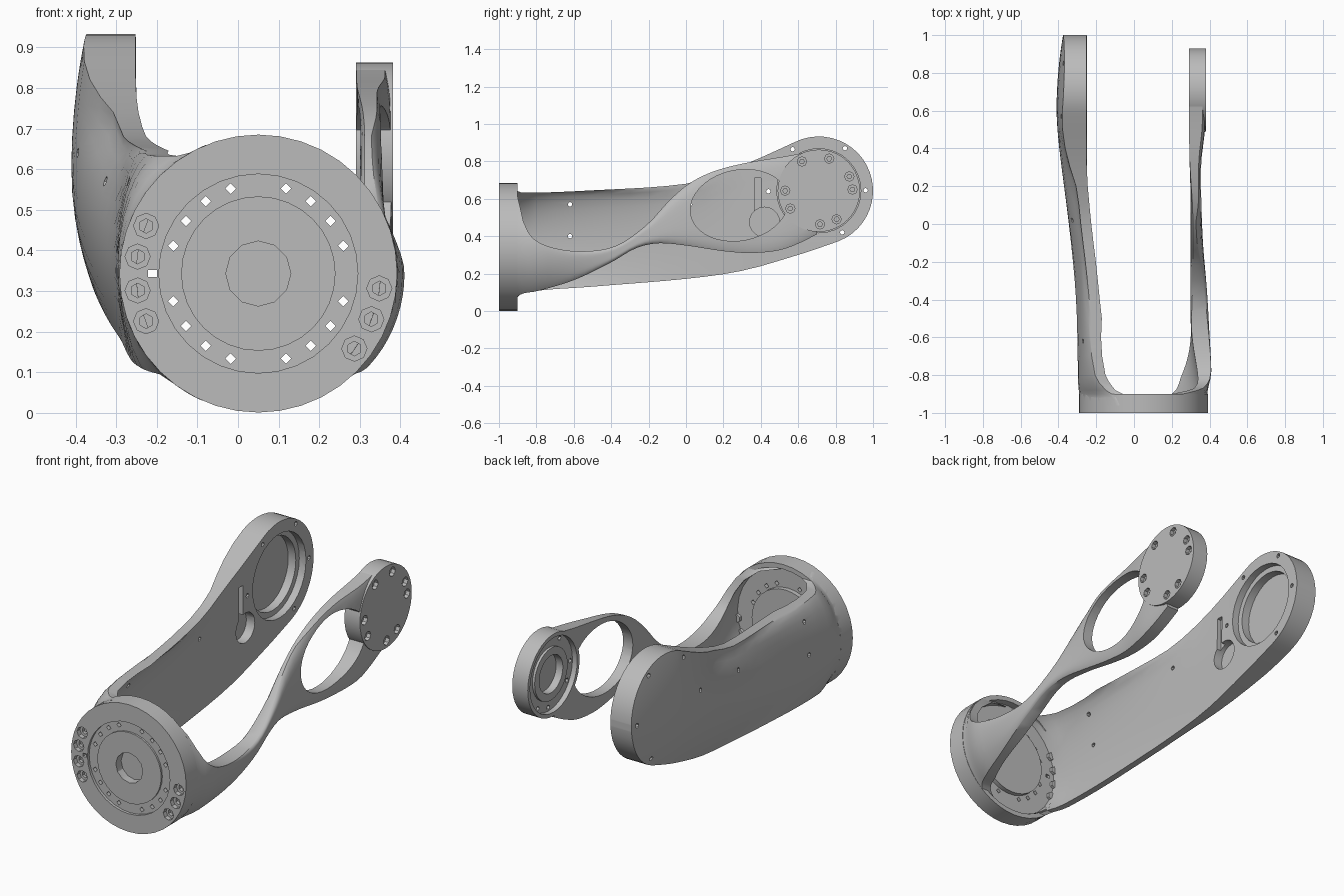
import bpy, bmesh, math
from mathutils import Matrix

if "Cube" in bpy.data.objects:
    bpy.data.objects.remove(bpy.data.objects["Cube"])

metal = bpy.data.materials.new("matte grey metal")
GREY = (0.50, 0.50, 0.50, 1)
metal.use_nodes = True
metal.diffuse_color = GREY
metal.node_tree.nodes["Principled BSDF"].inputs["Base Color"].default_value = GREY

CX, CZ, R, RI = 0.05, 0.343, 0.342, 0.302   # base ring
EY, EZ = 0.71, 0.643                        # pivot at the arm ends


def finish(bm, name):
    bmesh.ops.recalc_face_normals(bm, faces=bm.faces)
    mesh = bpy.data.meshes.new(name)
    bm.to_mesh(mesh)
    bm.free()
    ob = bpy.data.objects.new(name, mesh)
    bpy.context.collection.objects.link(ob)
    mesh.materials.append(metal)
    return ob


def cyl(bm, axis, a, b, r, u, v, n=32):
    """Cylinder from a to b along x (u,v = y,z) or along y (u,v = x,z)."""
    if axis == "x":
        m = Matrix.Translation(((a + b) / 2, u, v)) @ Matrix.Rotation(math.pi / 2, 4, "Y")
    else:
        m = Matrix.Translation((u, (a + b) / 2, v)) @ Matrix.Rotation(math.pi / 2, 4, "X")
    bmesh.ops.create_cone(bm, cap_ends=True, segments=n, radius1=r, radius2=r,
                          depth=abs(b - a), matrix=m)


def box(bm, lo, hi):
    mid = [(p + q) / 2 for p, q in zip(lo, hi)]
    size = [q - p for p, q in zip(lo, hi)]
    bmesh.ops.create_cube(bm, size=1, matrix=Matrix.Translation(mid) @ Matrix.Diagonal((*size, 1)))


def boolean(ob, build, op="DIFFERENCE"):
    """Apply a boolean with a temporary cutter filled in by build(bm)."""
    bm = bmesh.new()
    build(bm)
    tool = finish(bm, "cutter")
    tool.hide_render = True
    mod = ob.modifiers.new("bool", "BOOLEAN")
    mod.operation, mod.object, mod.solver = op, tool, "EXACT"
    mod.use_self = True
    ev = ob.evaluated_get(bpy.context.evaluated_depsgraph_get())
    mesh = bpy.data.meshes.new_from_object(ev)
    ob.modifiers.clear()
    ob.data = mesh
    bpy.data.objects.remove(tool)


def curve(pts):
    """Smooth interpolation through (y, value) points."""
    def slope(i):
        a, b = pts[max(i - 1, 0)], pts[min(i + 1, len(pts) - 1)]
        return (b[1] - a[1]) / (b[0] - a[0])

    def f(y):
        y = min(max(y, pts[0][0]), pts[-1][0])
        i = max(k for k in range(len(pts) - 1) if pts[k][0] <= y)
        (x0, p), (x1, q) = pts[i], pts[i + 1]
        h = x1 - x0
        t = (y - x0) / h
        return ((2*t**3 - 3*t*t + 1) * p + (t**3 - 2*t*t + t) * h * slope(i)
                + (3*t*t - 2*t**3) * q + (t**3 - t*t) * h * slope(i + 1))
    return f


def smooth(a, b, y):
    t = min(max((y - a) / (b - a), 0), 1)
    return t * t * (3 - 2 * t)


def mix(a, b, t):
    return a + (b - a) * t


def chord(r, z):
    return math.sqrt(max(r * r - (z - CZ) ** 2, 0))


def loft(name, ys, bottom, top, inner, outer, rows=14):
    """Closed arm shell made of cross-sections at each y."""
    bm = bmesh.new()
    rings = []
    for y in ys:
        lo, hi = bottom(y), top(y)
        s = [-math.cos(math.pi * k / rows) for k in range(rows + 1)]
        zs = [(mix(lo, hi, (k + 1) / 2), k) for k in s]
        ring = [bm.verts.new((inner(y, z, k), y, z)) for z, k in zs]
        ring += [bm.verts.new((outer(y, z, k), y, z)) for z, k in reversed(zs)]
        rings.append(ring)
    for a, b in zip(rings, rings[1:]):
        for i in range(len(a)):
            j = (i + 1) % len(a)
            bm.faces.new((a[i], a[j], b[j], b[i]))
    bm.faces.new(rings[0])
    bm.faces.new(rings[-1])
    return finish(bm, name)


# Base ring with a recessed floor, stepped front face and bolt holes
bm = bmesh.new()
cyl(bm, "y", -1, -0.9, R, CX, CZ, 40)
base = finish(bm, "base_ring")
boolean(base, lambda b: cyl(b, "y", -0.94, -0.8, RI + 0.015, CX, CZ, 40))
boolean(base, lambda b: cyl(b, "y", -0.96, -0.915, 0.2, CX, CZ), "UNION")
boolean(base, lambda b: cyl(b, "y", -1.1, -0.985, 0.245, CX, CZ))
boolean(base, lambda b: cyl(b, "y", -0.98, -0.995, 0.19, CX, CZ), "UNION")
boolean(base, lambda b: cyl(b, "y", -1.1, -0.95, 0.08, CX, CZ, 12))


def ring_holes(b):
    for k in range(20):
        if k % 5:
            a = math.radians(18 * k)
            cyl(b, "y", -1.1, -0.8, 0.013, CX + 0.22 * math.cos(a), CZ + 0.22 * math.sin(a), 4)
    box(b, (-0.222, -1.1, 0.334), (-0.2, -0.8, 0.352))


BOLTS = [157, 172, 188, 203, 353, 338, 322]


def bolts(r, front, back, n):
    def build(b):
        for d in BOLTS:
            a = math.radians(d)
            cyl(b, "y", front, back, r, CX + 0.3 * math.cos(a), CZ + 0.3 * math.sin(a), n)
    return build


boolean(base, ring_holes)
boolean(base, bolts(0.031, -1.1, -0.975, 8))
boolean(base, bolts(0.018, -1.1, -0.955, 6))

# Bolt ends standing on the ring floor
bm = bmesh.new()
bolts(0.022, -0.945, -0.925, 6)(bm)
nuts = finish(bm, "floor_nuts")

# Broad solid arm on the -x side, ending in a round housing
ER = 0.29
top_c = curve([(-0.96, 0.66), (-0.92, 0.652), (-0.88, 0.633), (-0.5, 0.645), (0, 0.68),
               (0.2, 0.74), (0.4, 0.82), (0.58, 0.903)])
bot_c = curve([(-0.96, 0.03), (-0.92, 0.045), (-0.88, 0.095), (-0.5, 0.13), (0, 0.172),
               (0.3, 0.215), (0.6, 0.3), (0.8, 0.367)])
flatten = curve([(-0.96, 0), (-0.88, 0.3), (-0.8, 0.54), (-0.6, 0.69), (-0.2, 0.84),
                 (0, 0.92), (0.3, 1), (1.1, 1)])


def arc(y):
    return math.sqrt(max(ER ** 2 - (y - EY) ** 2, 1e-5))


def wide_in(y, z, k):
    return mix(CX - chord(RI, z), -0.25, flatten(y))


def wide_out(y, z, k):
    flat = -0.41 + (0.035 if z > 0.6 else 0.1) * ((z - 0.6) / (0.33 if z > 0.6 else 0.4)) ** 2
    flat += 0.035 * max((y - 0.6) / 0.4, 0) ** 2
    x = mix(CX - chord(R, z), flat, smooth(-0.75, 0.62, y))
    skin = wide_in(y, z, k) - mix(0.03, 0.05, (k + 1) / 2) * smooth(-1.0, -0.85, y) - 0.005
    return (x + skin) / 2 - math.hypot((x - skin) / 2, 0.006 * smooth(-0.96, -0.6, y))


ys = [-0.96, -0.94, -0.92, -0.9, -0.88, -0.84] + [-0.8 + 0.1 * i for i in range(14)]
ys += [EY + ER * math.sin(math.radians(a)) for a in range(-26, 90, 8)] + [EY + ER - 0.0005]
wide = loft("broad_arm", sorted(ys),
            lambda y: bot_c(y) if y < 0.8 else EZ - arc(y),
            lambda y: top_c(y) if y < 0.58 else EZ + arc(y), wide_in, wide_out)

boolean(wide, lambda b: cyl(b, "x", -0.29, -0.1, 0.225, EY, EZ))
boolean(wide, lambda b: cyl(b, "x", -0.335, -0.1, 0.195, EY, EZ))
boolean(wide, lambda b: cyl(b, "x", -0.3, -0.1, 0.08, 0.42, 0.475, 20))
boolean(wide, lambda b: box(b, (-0.275, 0.365, 0.47), (-0.1, 0.4, 0.71)))
HOLES = [(0.57, 0.865), (0.85, 0.87), (0.96, 0.645), (0.835, 0.42), (0.44, 0.64),
         (0.02, 0.57), (-0.62, 0.57), (-0.62, 0.4)]


def arm_holes(b):
    for y, z in HOLES:
        cyl(b, "x", -0.6, -0.1, 0.012, y, z, 8)


boolean(wide, arm_holes)

# Slender arm on the +x side with an oval window
slim_top = curve([(-0.96, 0.66), (-0.9, 0.61), (-0.87, 0.48), (-0.82, 0.39), (-0.7, 0.335),
                  (-0.52, 0.32), (-0.36, 0.355), (-0.2, 0.47), (-0.1, 0.58), (0, 0.67),
                  (0.1, 0.727), (0.2, 0.763), (0.35, 0.797), (0.55, 0.83), (0.7, 0.86)])
slim_bot = curve([(-0.96, 0.03), (-0.88, 0.09), (-0.8, 0.105), (-0.6, 0.165), (-0.4, 0.26),
                  (-0.27, 0.335), (-0.15, 0.362), (0, 0.35), (0.2, 0.32), (0.35, 0.31),
                  (0.5, 0.325), (0.6, 0.36), (0.7, 0.41)])


def slim_flat(y, z):
    return mix(CX + chord(RI, z), 0.3 - 0.008 * smooth(0, 0.5, y), smooth(-0.95, -0.5, y))


def slim_in(y, z, k):
    return slim_flat(y, z) + 0.012 * k ** 6 * smooth(-0.7, -0.2, y) * (1 - smooth(0, 0.4, y))


def slim_out(y, z, k):
    x = mix(CX + chord(R - 0.002, z) + 0.02 * smooth(-0.9, -0.78, y), 0.358,
            smooth(-0.8, 0.15, y))
    x = max(x + 0.02 * smooth(0.3, 0.55, y), slim_flat(y, z) + 0.045 * smooth(-1.0, -0.85, y))
    return x - 0.016 * k ** 6 * smooth(-0.9, -0.2, y)


ys = [-0.96, -0.93, -0.9, -0.885, -0.87, -0.845] + [-0.82 + 0.04 * i for i in range(39)]
slim = loft("slender_arm", ys, slim_bot, slim_top, slim_in, slim_out)


def window(b):
    cyl(b, "x", -0.5, 0.5, 1, 0, 0, 40)
    for v in b.verts:
        y, z = v.co.y, v.co.z
        v.co = (v.co.x, 0.285 + 0.262 * y, 0.565 + 0.19 * z + 0.025 * y)


boolean(slim, window)

# Round bearing cup at the slender arm's end
bm = bmesh.new()
cyl(bm, "x", 0.29, 0.382, 0.22, EY, EZ, 40)
cup = finish(bm, "bearing_cup")
boolean(cup, lambda b: cyl(b, "x", 0.2, 0.318, 0.2, EY, EZ))
boolean(cup, lambda b: cyl(b, "x", 0.305, 0.33, 0.14, EY, EZ), "UNION")
boolean(cup, lambda b: cyl(b, "x", 0.2, 0.345, 0.1, EY, EZ))
CUP = [25, 2, 72, 120, 180, 212, 272, 302]


def cup_bolts(r, a0, n):
    def build(b):
        for d in CUP:
            a = math.radians(d)
            cyl(b, "x", a0, 0.6, r, EY + 0.18 * math.cos(a), EZ + 0.18 * math.sin(a), n)
    return build


boolean(cup, cup_bolts(0.025, 0.36, 8))
boolean(cup, cup_bolts(0.013, 0.2, 6))
# Clear the slender arm out of the cup's volume
boolean(slim, lambda b: cyl(b, "x", 0.1, 0.6, 0.214, EY, EZ, 40))

for ob in (base, nuts, wide, slim, cup):
    bpy.ops.object.select_all(action="DESELECT")
    ob.select_set(True)
    bpy.context.view_layer.objects.active = ob
    bpy.ops.object.shade_smooth_by_angle(angle=math.radians(30))
